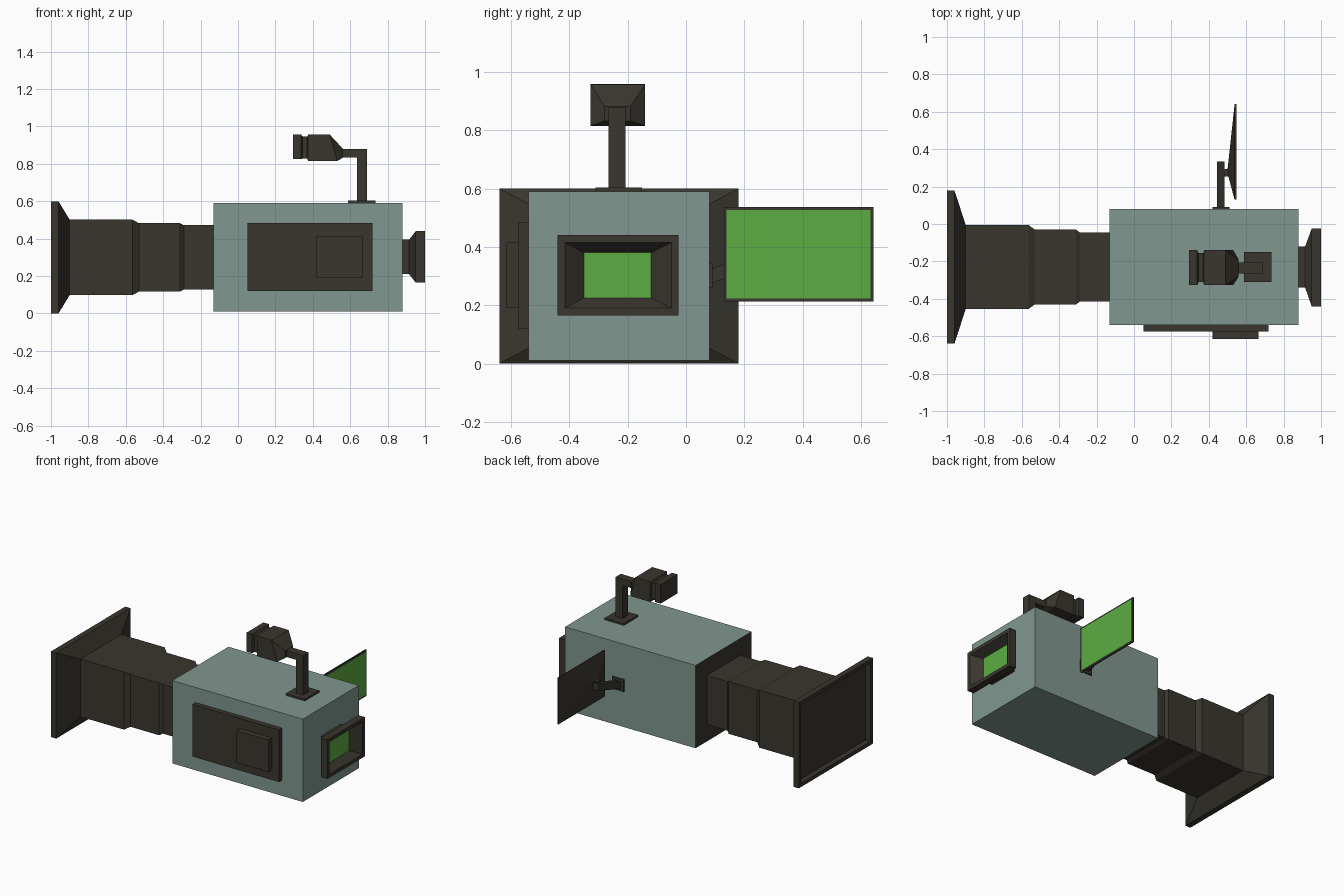
import bpy, bmesh


def material(name, rgb):
    m = bpy.data.materials.new(name)
    m.diffuse_color = (*rgb, 1)
    return m


DARK = material("dark_plastic", (0.041, 0.037, 0.027))
BODY = material("grey_green_shell", (0.220, 0.310, 0.280))
GREEN = material("screen_green", (0.107, 0.413, 0.054))


def loft(name, sections, mats=(DARK,), axis="x", last=0):
    """Join rectangles (t, a0, a1, z0, z1, lean) along an axis; lean shifts the top edge."""
    bm = bmesh.new()
    rings = []
    for s in sections:
        t, a0, a1, z0, z1 = s[:5]
        lean = s[5] if len(s) > 5 else 0
        ring = []
        for a, z, d in ((a0, z0, 0), (a1, z0, 0), (a1, z1, lean), (a0, z1, lean)):
            ring.append(bm.verts.new((t + d, a, z) if axis == "x" else (a, t + d, z)))
        rings.append(ring)
    for p, q in zip(rings, rings[1:]):
        for i in range(4):
            j = (i + 1) % 4
            bm.faces.new((p[i], p[j], q[j], q[i]))
    bm.faces.new(rings[0][::-1])
    end = bm.faces.new(rings[-1])
    bmesh.ops.recalc_face_normals(bm, faces=bm.faces)
    end.material_index = last
    me = bpy.data.meshes.new(name)
    bm.to_mesh(me)
    bm.free()
    for m in mats:
        me.materials.append(m)
    ob = bpy.data.objects.new(name, me)
    bpy.context.collection.objects.link(ob)
    return ob


def box(name, x0, x1, y0, y1, z0, z1, mat=DARK):
    return loft(name, [(x0, y0, y1, z0, z1), (x1, y0, y1, z0, z1)], (mat,))


def centred(x, hy, hz):
    return (x, -0.23 - hy, -0.23 + hy, 0.30 - hz, 0.30 + hz)


# Main body, with the lens-side face dark
body = box("camera_body", -0.13, 0.88, -0.54, 0.08, 0.01, 0.59, BODY)
body.data.materials.append(DARK)
for f in body.data.polygons:
    if f.normal.x < -0.9:
        f.material_index = 1

# Stepped lens barrel and flared hood with recessed front
loft("lens_and_hood", [centred(*s) for s in (
    (-0.13, 0.185, 0.172), (-0.29, 0.185, 0.172), (-0.31, 0.20, 0.183),
    (-0.53, 0.20, 0.183), (-0.565, 0.225, 0.202), (-0.90, 0.225, 0.202),
    (-0.96, 0.41, 0.30), (-1.0, 0.41, 0.30), (-1.0, 0.385, 0.275),
    (-0.96, 0.385, 0.275))])

# Side panels
box("side_panel", 0.05, 0.72, -0.575, -0.54, 0.12, 0.485)
box("side_panel_cover", 0.42, 0.665, -0.615, -0.575, 0.19, 0.415)

# Rear eyepiece with recessed green screen
loft("rear_viewer", [
    (0.88, -0.34, -0.12, 0.21, 0.395), (0.915, -0.34, -0.12, 0.21, 0.395),
    (0.95, -0.44, -0.025, 0.165, 0.44), (1.0, -0.44, -0.025, 0.165, 0.44),
    (1.0, -0.415, -0.05, 0.19, 0.415), (0.945, -0.35, -0.12, 0.225, 0.38)],
    (DARK, GREEN), last=1)

# Fold-out screen with shallow pyramid back and its arm
loft("fold_out_screen", [
    (0.50, 0.27, 0.29, 0.365, 0.385), (0.538, 0.13, 0.642, 0.213, 0.537),
    (0.547, 0.13, 0.642, 0.213, 0.537)])
box("fold_out_display", 0.547, 0.549, 0.138, 0.632, 0.224, 0.526, GREEN)
box("screen_arm_base", 0.42, 0.51, 0.08, 0.09, 0.26, 0.345)
loft("screen_arm", [(0.085, 0.445, 0.485, 0.275, 0.325),
                    (0.335, 0.445, 0.485, 0.355, 0.405)], axis="y")
box("screen_pivot", 0.48, 0.51, 0.255, 0.295, 0.355, 0.395)

# Top viewfinder: base plate, post, arm and stepped head
loft("viewfinder_base", [
    (0.587, -0.31, -0.15, 0.59, 0.603), (0.735, -0.31, -0.15, 0.59, 0.603)])
box("viewfinder_post", 0.635, 0.69, -0.265, -0.207, 0.60, 0.88)
box("viewfinder_arm", 0.55, 0.636, -0.265, -0.207, 0.835, 0.88)
loft("viewfinder_head", [
    (0.56, -0.28, -0.19, 0.832, 0.882), (0.53, -0.327, -0.14, 0.815, 0.957, -0.04),
    (0.375, -0.327, -0.14, 0.815, 0.957), (0.37, -0.31, -0.155, 0.83, 0.945),
    (0.345, -0.31, -0.155, 0.83, 0.945), (0.338, -0.327, -0.14, 0.825, 0.958),
    (0.295, -0.327, -0.14, 0.825, 0.958)])
